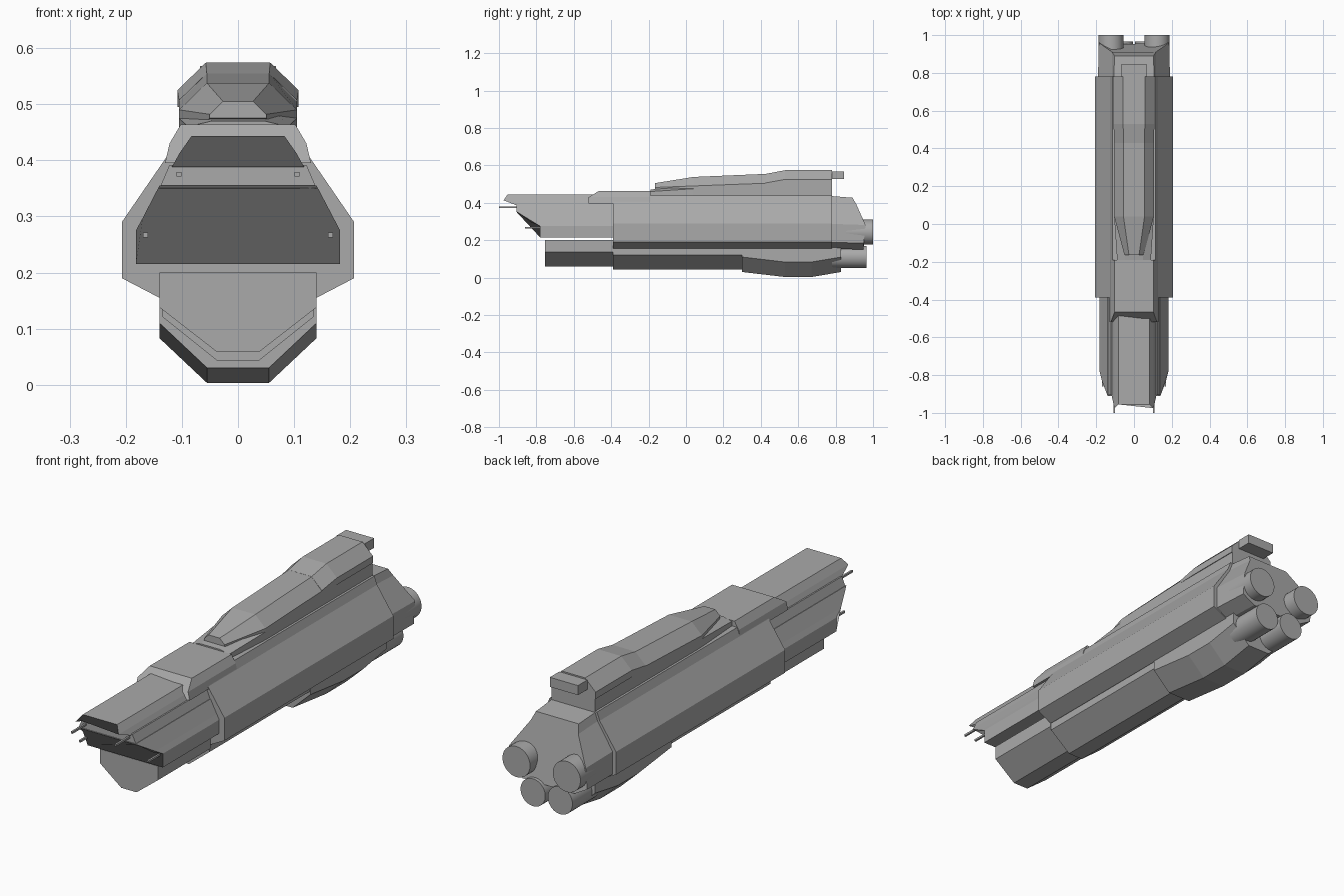
import bpy, bmesh, math
from mathutils import Matrix

cube = bpy.data.objects.get("Cube")
if cube:
    bpy.data.objects.remove(cube, do_unlink=True)

grey = bpy.data.materials.new("hull grey")
grey.use_nodes = True
colour = (.4, .4, .4, 1)
grey.diffuse_color = colour
shader = grey.node_tree.nodes["Principled BSDF"]
shader.inputs["Base Color"].default_value = colour


def finish(name, bm):
    bmesh.ops.recalc_face_normals(bm, faces=bm.faces)
    mesh = bpy.data.meshes.new(name)
    bm.to_mesh(mesh)
    bm.free()
    mesh.materials.append(grey)
    obj = bpy.data.objects.new(name, mesh)
    bpy.context.collection.objects.link(obj)
    return obj


def loft(name, *stations):
    """Join mirrored half-sections; each station is (y, section, optional rake per point)."""
    bm = bmesh.new()
    rings = []
    for y, section, *rake in stations:
        shifts = rake[0] if rake else [0] * len(section)
        half = [(x, y + shift, z) for (x, z), shift in zip(section, shifts)]
        other = [(-x, depth, z) for x, depth, z in reversed(half)]
        rings.append([bm.verts.new(point) for point in half + other])
    for ring, following in zip(rings, rings[1:]):
        for i in range(len(ring)):
            bm.faces.new((ring[i - 1], ring[i], following[i], following[i - 1]))
    bm.faces.new(rings[0])
    bm.faces.new(rings[-1])
    return finish(name, bm)


def prism(name, start, end, section, rake=None):
    """Constant section along y, with an optional raked front end."""
    front = (start, section, rake) if rake else (start, section)
    return loft(name, front, (end, section))


def tube(name, x, z, radius, start, end, sides):
    bm = bmesh.new()
    place = (Matrix.Translation((x, (start + end) / 2, z))
             @ Matrix.Rotation(math.pi / 2, 4, 'X')
             @ Matrix.Rotation(math.pi / sides, 4, 'Z'))
    bmesh.ops.create_cone(bm, cap_ends=True, segments=sides, radius1=radius,
                          radius2=radius, depth=end - start, matrix=place)
    return finish(name, bm)


def smooth(obj):
    bpy.ops.object.select_all(action='DESELECT')
    obj.select_set(True)
    bpy.context.view_layer.objects.active = obj
    bpy.ops.object.shade_smooth_by_angle(angle=math.radians(35))


def scaled(section, width, height):
    return [(x * width, z * height) for x, z in section]


def slab(low, high, wide, narrow):
    return [(wide, low), (narrow, high)]


keel_side, keel_top, keel_rise = .14, .2, .08


def keel(bottom, flat):
    """Keel section: flat bottom, sloping bilge, upright side."""
    return [(flat, bottom), (keel_side, bottom + keel_rise), (keel_side, keel_top)]


tower_side = .105


def tower(shoulder, roof, base):
    """Tower section: upright wall below, sloping shoulder, flat roof."""
    return [(tower_side, base), (tower_side, shoulder), (tower_side * .53, roof)]


# Main armoured hull and the stern housing with its sloping back
hull = [(.14, .155), (.207, .19), (.207, .29), (.128, .405), (.115, .44)]
hull_front, hull_back = -.39, .78
prism("main_hull", hull_front, hull_back, hull)
loft("stern_housing",
     (hull_back, scaled(hull, .92, .99)),
     (.89, scaled(hull, .9, .97), (.06, .06, .07, .02, 0)))

# Lower keel: prow, middle and rear bulge
narrow_flat, wide_flat = .037, .055
prism("keel_prow", -.755, hull_front, keel(.058, narrow_flat))
prism("keel_middle", hull_front, .3, scaled(keel(.042, narrow_flat), .97, 1))
loft("keel_bulge",
     (.3, keel(.03, wide_flat)),
     (.53, keel(.003, wide_flat)),
     (.67, keel(.003, wide_flat)),
     (.83, keel(.03, wide_flat)))

# Nose: overhanging jaw, recessed band and upper deck
jaw = slab(.215, .275, .182, .182) + slab(.297, .355, .17, .14)
prism("nose_jaw", -.78, hull_front, jaw, (0, 0, -.05, -.13))
prism("nose_band", -.905, hull_front, slab(.35, .392, .14, .122))
deck = slab(.388, .413, .118, .104) + [(.083, .443)]
prism("nose_deck", -.91, hull_front, deck, (0, -.065, -.045))

# Forward cabin
cabin = slab(.395, .43, .13, .122) + [(.102, .464)]
prism("forward_cabin", -.52, -.19, cabin, (0, 0, .055))

# Tower with a sloping neck, raised rear and stern box
tower_front, deck_level = .04, .43
tower_start = tower(.49, .538, deck_level)
loft("tower_base",
     (-.19, scaled(tower(.46, .47, deck_level), .85, 1)),
     (tower_front, tower(.475, .5, deck_level)))
loft("tower_neck",
     (-.165, scaled(tower(.482, .505, .475), .48, 1)),
     (tower_front, tower_start))
loft("tower",
     (tower_front, tower_start),
     (.44, tower(.505, .555, deck_level)),
     (hull_back, tower(.505, .555, deck_level)))
raised = scaled(tower(.525, .574, .495), 1.03, 1)
loft("tower_rear",
     (.43, tower(.507, .555, .495)),
     (.53, raised),
     (hull_back, raised))
prism("tower_stern_box", hull_back, .845, slab(.526, .568, .068, .068))

# Engines and guns on both sides
for side, sign in (("left", 1), ("right", -1)):
    smooth(tube("upper_engine_" + side, sign * .122, .243, .067, hull_back, 1, 32))
    smooth(tube("lower_engine_" + side, sign * .066, .11, .06, hull_back, .965, 32))
    tube("upper_gun_" + side, sign * .105, .375, .006, -1, -.85, 4)
    tube("lower_gun_" + side, sign * .165, .267, .006, -.86, -.75, 4)
